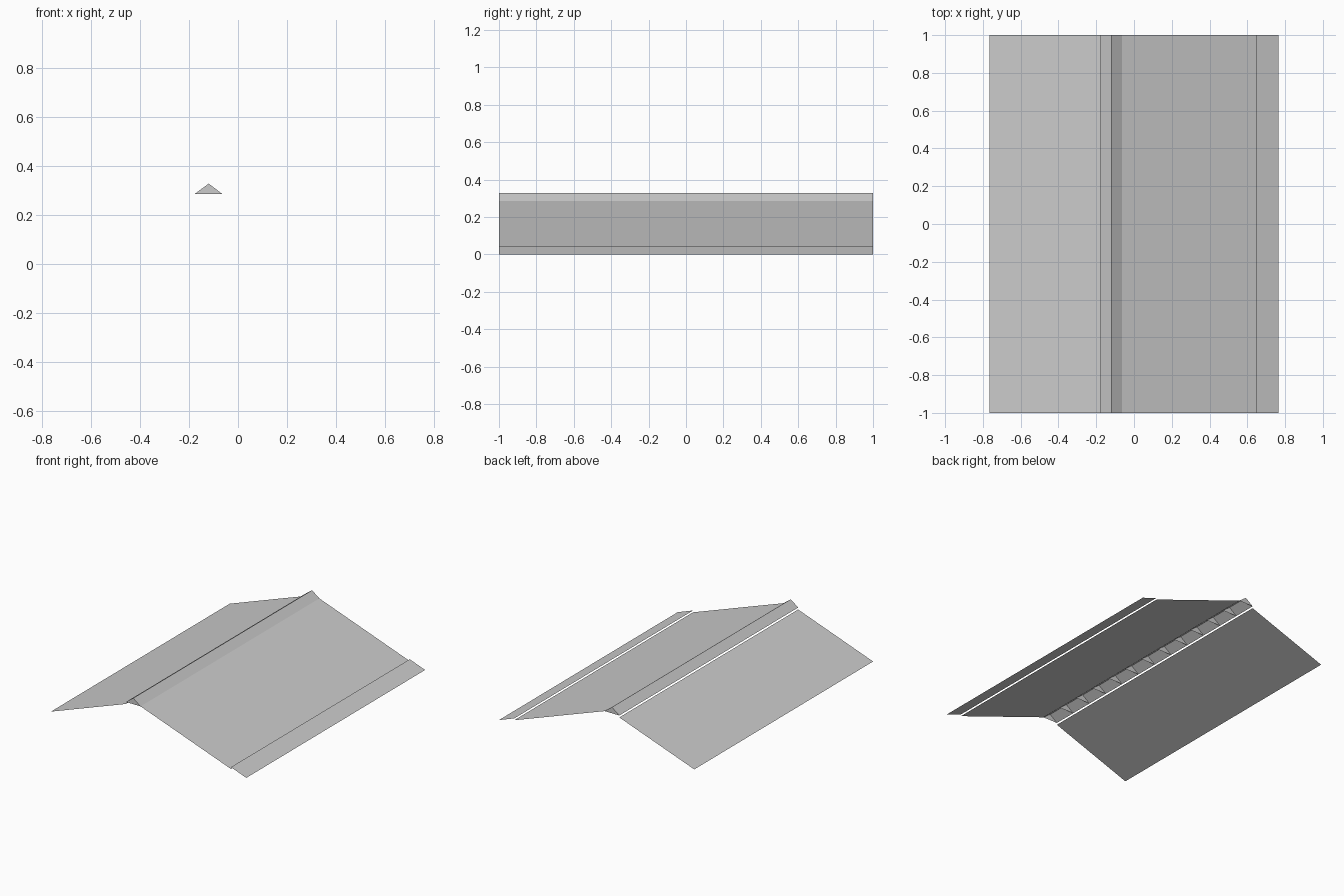
import bpy, bmesh

if "Cube" in bpy.data.objects:
    bpy.data.objects.remove(bpy.data.objects["Cube"])

HALF = 1.0          # half length along y
SEGMENTS = 12       # ridge cap pieces


def finish(bm, name):
    mesh = bpy.data.meshes.new(name)
    bm.to_mesh(mesh)
    bm.free()
    obj = bpy.data.objects.new(name, mesh)
    bpy.context.collection.objects.link(obj)
    return obj


def add_sheet(bm, profile, y0=-HALF, y1=HALF):
    """Sweep an open (x, z) profile along y as thin faces, normals up."""
    front = [bm.verts.new((x, y0, z)) for x, z in profile]
    back = [bm.verts.new((x, y1, z)) for x, z in profile]
    for i in range(len(profile) - 1):
        bm.faces.new((front[i], front[i + 1], back[i + 1], back[i]))
    return front, back


# Flat roof panels and the raised eave strip
panels = {
    "left_panel": [(-0.765, 0.06), (-0.178, 0.271)],
    "right_panel": [(-0.063, 0.285), (0.645, 0.031)],
    "eave_strip": [(0.645, 0.044), (0.765, 0.0)],
}
for name, profile in panels.items():
    bm = bmesh.new()
    add_sheet(bm, profile)
    finish(bm, name)

# Ridge cap: a row of open-bottomed pieces with triangular ends
cap_profile = [(-0.178, 0.285), (-0.12, 0.328), (-0.063, 0.285)]
step = 2 * HALF / SEGMENTS
bm = bmesh.new()
for i in range(SEGMENTS):
    y = -HALF + i * step
    front, back = add_sheet(bm, cap_profile, y, y + step)
    bm.faces.new(front[::-1])
    if i == SEGMENTS - 1:
        bm.faces.new(back)
bmesh.ops.remove_doubles(bm, verts=bm.verts, dist=1e-5)
finish(bm, "ridge_cap")
